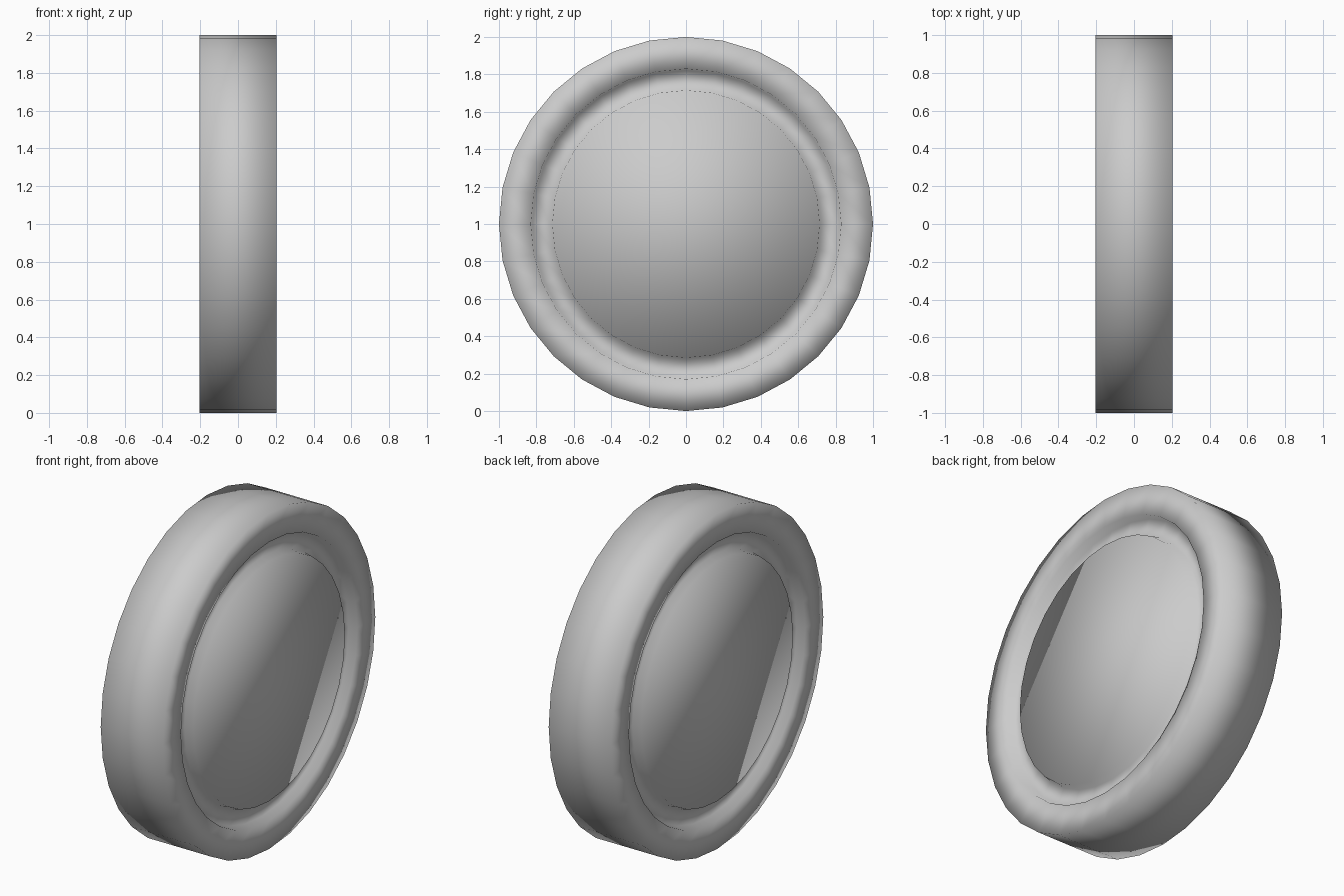
import bpy
import bmesh
from math import cos, sin, tau

SIDES = 32
HALF = 0.205   # half thickness
DEPTH = 0.05   # groove depth

cube = bpy.data.objects.get("Cube")
if cube:
    bpy.data.objects.remove(cube, do_unlink=True)

# Plain grey material
grey = bpy.data.materials.new("plain_grey")
grey.use_nodes = True
colour = (0.6, 0.6, 0.6, 1)
grey.diffuse_color = colour
grey.node_tree.nodes["Principled BSDF"].inputs["Base Color"].default_value = colour

# Profile of one face, from the centre disc out to the rim: (x, radius)
side = [(HALF, 0.715), (HALF - DEPTH, 0.725),
        (HALF - DEPTH, 0.82), (HALF, 0.83), (HALF, 1.0)]
profile = side + [(-x, r) for x, r in reversed(side)]

# Spin the profile around the x axis and cap both centre discs
bm = bmesh.new()
rings = [[bm.verts.new((x, r * sin(tau * i / SIDES), 1 + r * cos(tau * i / SIDES)))
          for i in range(SIDES)] for x, r in profile]
for inner, outer in zip(rings, rings[1:]):
    for i in range(SIDES):
        j = (i + 1) % SIDES
        bm.faces.new((inner[i], inner[j], outer[j], outer[i]))
for cap in (rings[0], rings[-1]):
    bm.faces.new(cap)
bmesh.ops.recalc_face_normals(bm, faces=bm.faces)
for face in bm.faces:
    face.smooth = True

mesh = bpy.data.meshes.new("grooved_disc")
bm.to_mesh(mesh)
bm.free()
mesh.materials.append(grey)
disc = bpy.data.objects.new("grooved_disc", mesh)
bpy.context.collection.objects.link(disc)
